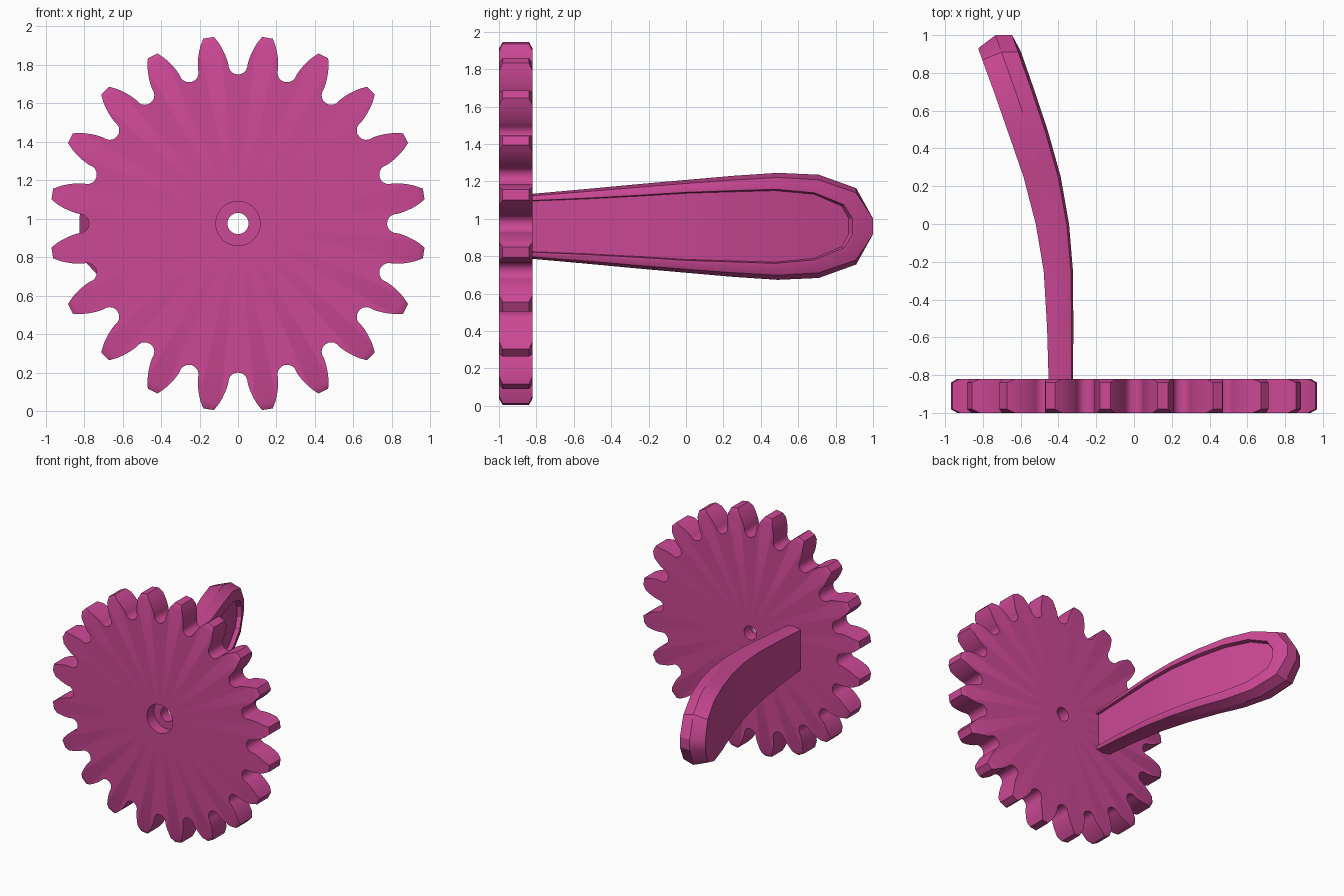
import bpy, bmesh, math

if "Cube" in bpy.data.objects:
    bpy.data.objects.remove(bpy.data.objects["Cube"])

pink = bpy.data.materials.new("pink")
pink.diffuse_color = (0.60, 0.065, 0.30, 1)
pink.use_nodes = True
pink.node_tree.nodes["Principled BSDF"].inputs["Base Color"].default_value = pink.diffuse_color


def finish(name, bm):
    bmesh.ops.remove_doubles(bm, verts=bm.verts, dist=1e-5)
    bmesh.ops.recalc_face_normals(bm, faces=bm.faces)
    mesh = bpy.data.meshes.new(name)
    bm.to_mesh(mesh)
    bm.free()
    mesh.materials.append(pink)
    ob = bpy.data.objects.new(name, mesh)
    bpy.context.collection.objects.link(ob)
    bpy.ops.object.select_all(action='DESELECT')
    ob.select_set(True)
    bpy.context.view_layer.objects.active = ob
    bpy.ops.object.shade_smooth_by_angle(angle=math.radians(30))
    return ob


def bridge(bm, a, b):
    n = len(a)
    for i in range(n):
        j = (i + 1) % n
        bm.faces.new((a[i], a[j], b[j], b[i]))


# Gear wheel: 20 rounded gaps between teeth, swept through depth layers
TEETH, CZ = 20, 0.975
half = [(0.05 * math.sin(math.radians(a)), 0.825 - 0.05 * math.cos(math.radians(a)))
        for a in range(0, 91, 18)]
half += [(0.052, 0.835), (0.058, 0.855), (0.068, 0.88), (0.081, 0.907),
         (0.098, 0.936), (0.125, 0.970)]
gap = [(-x, z) for x, z in half[:0:-1]] + half


def outline(chamfered):
    g = list(gap)
    if chamfered:                       # tooth tips pulled back to the chamfer line
        g[0], g[-1] = g[1], g[-2]
    pts = []
    for k in range(TEETH):
        a = -2 * math.pi * k / TEETH
        c, s = math.cos(a), math.sin(a)
        pts += [(x * c - z * s, x * s + z * c) for x, z in g]
    return pts


def circle(r):
    return [(x * r / math.hypot(x, z), z * r / math.hypot(x, z)) for x, z in outline(False)]


bm = bmesh.new()
layers = [(outline(True), -1.0), (outline(False), -0.98), (outline(False), -0.84),
          (outline(True), -0.82),
          (circle(0.055), -0.82), (circle(0.055), -0.91),      # axle hole
          (circle(0.115), -0.91), (circle(0.115), -1.0)]       # counterbore
rings = [[bm.verts.new((x, y, CZ + z)) for x, z in pts] for pts, y in layers]
for i in range(len(rings)):
    bridge(bm, rings[i], rings[(i + 1) % len(rings)])
finish("gear_wheel", bm)

# Curved handle: y, left x, right x, half height, height inset scale, end inset scale
stations = [
    (-0.83, -0.452, -0.323, 0.173, 0.40, 0.0),
    (-0.55, -0.460, -0.321, 0.198, 0.55, 0.0),
    (-0.25, -0.478, -0.323, 0.226, 0.68, 0.0),
    (0.00, -0.520, -0.344, 0.248, 0.75, 0.0),
    (0.25, -0.585, -0.388, 0.270, 0.90, 0.0),
    (0.49, -0.668, -0.455, 0.286, 1.00, 0.1),
    (0.71, -0.745, -0.528, 0.276, 1.10, 0.2),
    (0.91, -0.818, -0.598, 0.204, 1.00, 0.6),
    (1.00, -0.850, -0.630, 0.042, 0.00, 1.0),
]
# Section from left face to recessed floor: thickness fraction, height inset, end inset
section = [(0.0, 0.03, 0.07), (0.53, 0.0, 0.0), (0.93, 0.025, 0.0),
           (1.0, 0.065, 0.085), (1.0, 0.088, 0.11), (0.84, 0.095, 0.13)]


def edge_x(y, col):
    for a, b in zip(stations, stations[1:]):
        if y <= b[0]:
            return a[col] + (b[col] - a[col]) * (y - a[0]) / (b[0] - a[0])
    return stations[-1][col]


bm = bmesh.new()
rings = []
for y, _, _, h, kh, ky in stations:
    side = []
    for t, dh, dy in section:
        yy = y - dy * ky
        x = edge_x(yy, 1) * (1 - t) + edge_x(yy, 2) * t
        side.append((x, yy, h - dh * kh))
    rings.append([bm.verts.new((x, yy, 0.96 + z)) for x, yy, z in side] +
                 [bm.verts.new((x, yy, 0.96 - z)) for x, yy, z in reversed(side)])
for a, b in zip(rings, rings[1:]):
    bridge(bm, a, b)
tip, n = rings[-1], len(section)
for i in range(n - 1):                  # rounded tip bands
    bm.faces.new((tip[i], tip[i + 1], tip[2 * n - 2 - i], tip[2 * n - 1 - i]))
bm.faces.new(rings[0])                  # root, buried in the gear
finish("curved_handle", bm)
